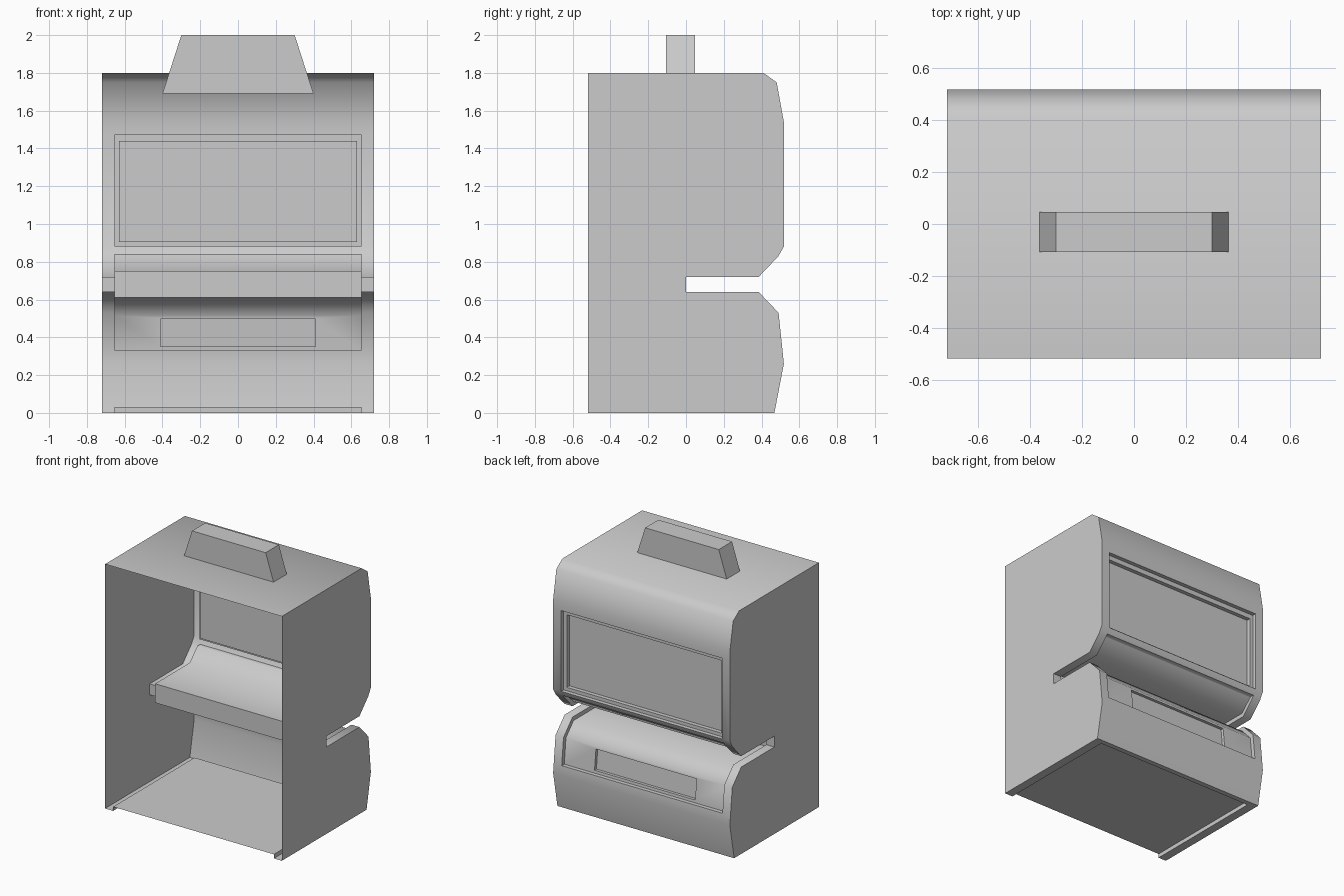
import bpy, bmesh
from math import radians

if "Cube" in bpy.data.objects:
    bpy.data.objects.remove(bpy.data.objects["Cube"])

W, R = 0.72, 0.655          # half width of the body, half width of the recesses
D = 0.03                    # recess depth

# Body side profile (y, z), from the top rear round the face to the bottom rear
top = [(-.518, 1.8), (.41, 1.8), (.48, 1.75), (.518, 1.54), (.518, 1.475)]
sill = [(.518, .88), (.495, .84)]
band = [(.495, .84), (.49, .83), (.385, .72), (0, .72),
        (0, .64), (.385, .64), (.49, .53), (.511, .33)]
band_in = [(.463, .84), (.46, .837), (.373, .75), (-D, .75),
           (-D, .61), (.373, .61), (.461, .517), (.481, .33)]
base = [(.511, .33), (.518, .26), (.468, 0), (.43, 0)]
outline = top + sill + band[1:] + base[1:] + [(-.518, 0)]

bm = bmesh.new()


def face(pts):
    return bm.faces.new([bm.verts.new(p) for p in pts])


def sheet(profile, x0, x1):
    """Sweep a (y, z) profile across x."""
    for (a, b), (c, d) in zip(profile, profile[1:]):
        face([(x0, a, b), (x1, a, b), (x1, c, d), (x0, c, d)])


def rect(hw, y0, z0, y1, z1):
    return [(-hw, y0, z0), (hw, y0, z0), (hw, y1, z1), (-hw, y1, z1)]


def nest(*loops):
    """Join successive four-point loops and close the last one."""
    for a, b in zip(loops, loops[1:]):
        for i in range(4):
            j = (i + 1) % 4
            face([a[i], a[j], b[j], b[i]])
    face(loops[-1])


# Side panels, edge rims and recess end walls
for s in (-1, 1):
    face([(s * W, y, z) for y, z in outline])
    sheet(outline, s * R, s * W)
    for i in range(len(band) - 1):
        face([(s * R, *p) for p in (band[i], band[i + 1], band_in[i + 1], band_in[i])])
    face([(s * R, .43, 0), (s * R, -.518, 0), (s * R, -.518, D), (s * R, .43, D)])

# Middle of the body: top, sill, slot band, base and raised floor
sheet(top, -R, R)
sheet(sill + band_in[:7], -R, R)
sheet([band_in[7]] + base + [(.43, D), (-.518, D)], -R, R)

# Stepped window
nest(rect(R, .518, .88, .518, 1.475), rect(R, .488, .88, .488, 1.475),
     rect(.63, .488, .905, .488, 1.44), rect(.63, .458, .905, .458, 1.44))

# Lower panel with a shallow tray opening
nest(rect(R, .481, .33, .461, .517), rect(.41, .479, .35, .463, .5),
     rect(.41, .457, .35, .441, .5))

bmesh.ops.remove_doubles(bm, verts=bm.verts, dist=1e-4)
bmesh.ops.recalc_face_normals(bm, faces=bm.faces)
side = max(bm.faces, key=lambda f: f.calc_center_median().x + f.calc_area())
if side.normal.x * side.calc_center_median().x < 0:
    bmesh.ops.reverse_faces(bm, faces=bm.faces)


def finish(name):
    mesh = bpy.data.meshes.new(name)
    bm.to_mesh(mesh)
    bm.free()
    ob = bpy.data.objects.new(name, mesh)
    bpy.context.collection.objects.link(ob)
    return ob


body = finish("cabinet_body")
bpy.context.view_layer.objects.active = body
body.select_set(True)
bpy.ops.object.shade_smooth_by_angle(angle=radians(50))

# Tapered top handle
bm = bmesh.new()
bmesh.ops.create_cube(bm, size=1)
for v in bm.verts:
    up = v.co.z > 0
    v.co = ((.3 if up else .4) * (1 if v.co.x > 0 else -1),
            .047 if v.co.y > 0 else -.107, 2.0 if up else 1.69)
finish("top_handle")
